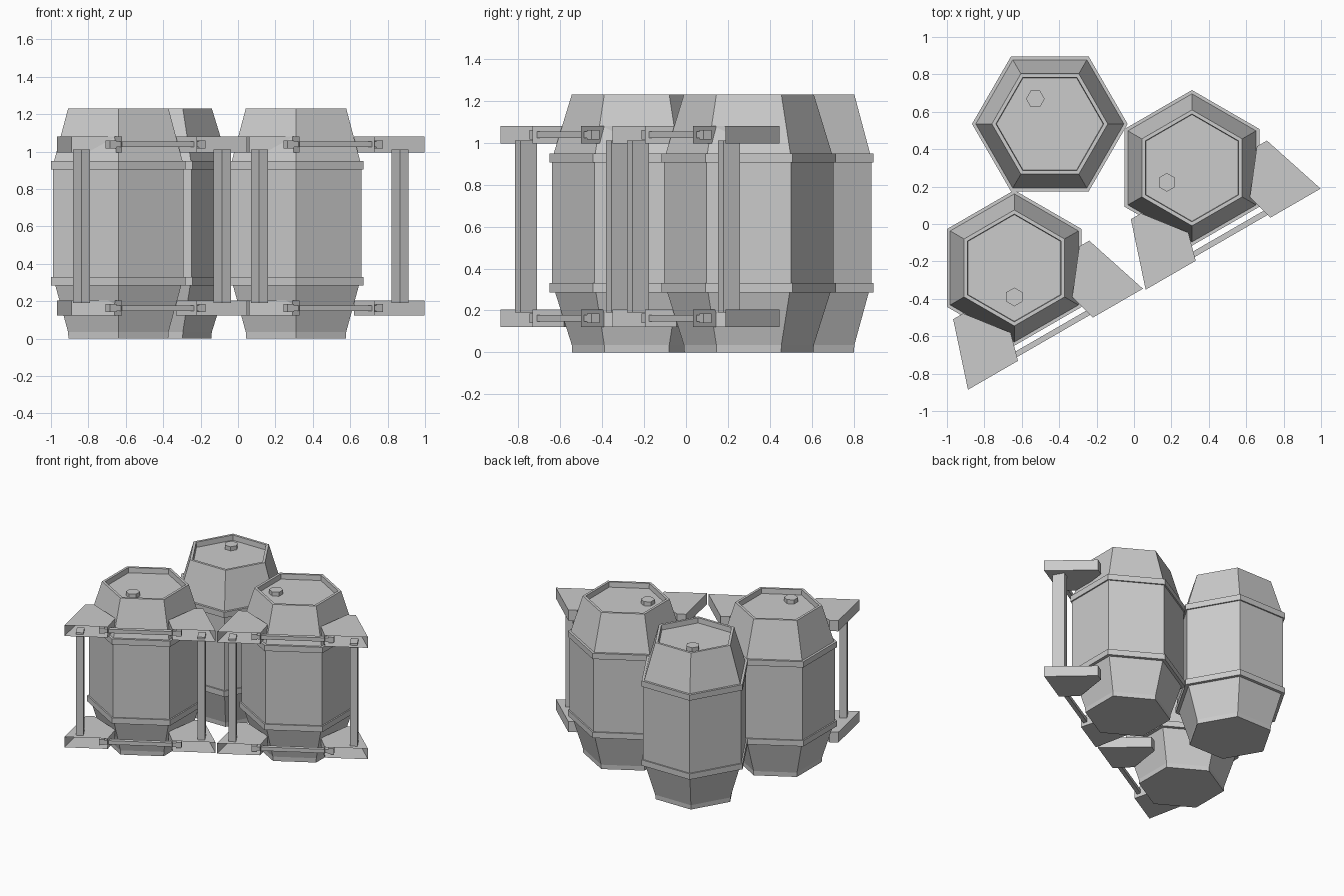
import bpy, bmesh
from math import cos, sin, pi, radians
from mathutils import Matrix, Vector

if "Cube" in bpy.data.objects:
    bpy.data.objects.remove(bpy.data.objects["Cube"])

HEX = [(cos(pi / 6 + i * pi / 3), sin(pi / 6 + i * pi / 3)) for i in range(6)]


def make(name, bm, mat):
    bm.transform(mat)
    me = bpy.data.meshes.new(name)
    bm.to_mesh(me)
    bm.free()
    ob = bpy.data.objects.new(name, me)
    bpy.context.collection.objects.link(ob)
    return ob


def loft(name, profile, mat, closed=False):
    """Six-sided lathe of (radius, z) points, listed from bottom outside to top."""
    bm = bmesh.new()
    rows = [[bm.verts.new((r * x, r * y, z)) for x, y in HEX] for r, z in profile]
    pairs = list(zip(rows, rows[1:]))
    if closed:
        pairs.append((rows[-1], rows[0]))
    else:
        bm.faces.new(rows[0][::-1])
        bm.faces.new(rows[-1])
    for a, b in pairs:
        for i in range(6):
            j = (i + 1) % 6
            bm.faces.new((a[i], a[j], b[j], b[i]))
    return make(name, bm, mat)


def box(name, lo, hi, mat):
    bm = bmesh.new()
    bmesh.ops.create_cube(bm, size=1)
    lo, hi = Vector(lo), Vector(hi)
    bm.transform(Matrix.Translation((lo + hi) / 2) @ Matrix.Diagonal((*(hi - lo), 1)))
    return make(name, bm, mat)


def bracket(name, side, z0, z1, mat):
    """Corner bracket: thin shell, open along its front edge."""
    pts = [(.42, -.074), (.358, -.074), (.19, -.29), (.231, -.44), (.54, -.44)]
    front = 3
    bm = bmesh.new()
    lo = [bm.verts.new((side * x, y, z0)) for x, y in pts]
    hi = [bm.verts.new((side * x, y, z1)) for x, y in pts]
    bm.faces.new(lo[::-1])
    bm.faces.new(hi)
    for i in range(5):
        if i != front:
            j = (i + 1) % 5
            bm.faces.new((lo[i], lo[j], hi[j], hi[i]))
    if side < 0:
        bmesh.ops.reverse_faces(bm, faces=bm.faces[:])
    return make(name, bm, mat)


def place(x, y, deg):
    return Matrix.Translation((x, y, 0)) @ Matrix.Rotation(radians(deg), 4, 'Z')


def barrel(x, y, deg):
    m = place(x, y, deg)
    # body with raised rim and sunken lid
    loft("barrel_body", [(.308, 0), (.31, .035), (.389, .285), (.404, .33), (.404, .905),
                         (.396, .95), (.31, 1.23), (.288, 1.23), (.285, 1.19)], m)
    # hoops
    for z in (.285, .905):
        loft("barrel_hoop", [(.38, z), (.416, z), (.416, z + .045), (.38, z + .045)], m, True)
    # filler cap on the lid
    loft("filler_cap", [(.05, 1.185), (.05, 1.222)], m @ Matrix.Translation((0, -.155, 0)))


def rack(x, y):
    m = place(x, y, 30)
    for z0, z1 in ((.122, .204), (.996, 1.08)):
        zc = (z0 + z1) / 2
        for s in (-1, 1):
            bracket("corner_bracket", s, z0, z1, m)
            a, b = sorted((s * .255, s * .295))
            box("bar_end_nut", (a, -.42, zc - .022), (b, -.375, zc + .022), m)
        # cross bar joining the brackets
        box("cross_bar", (-.29, -.42, zc - .015), (.29, -.39, zc + .015), m)
    # upright posts
    for s in (-1, 1):
        c = s * .434
        box("upright_post", (c - .027, -.405, .19), (c + .027, -.315, 1.01), m)


barrel(-.64, -.235, 0)
barrel(.31, .30, -60)
barrel(-.45, .535, 210)
rack(-.64, -.235)
rack(.31, .30)
